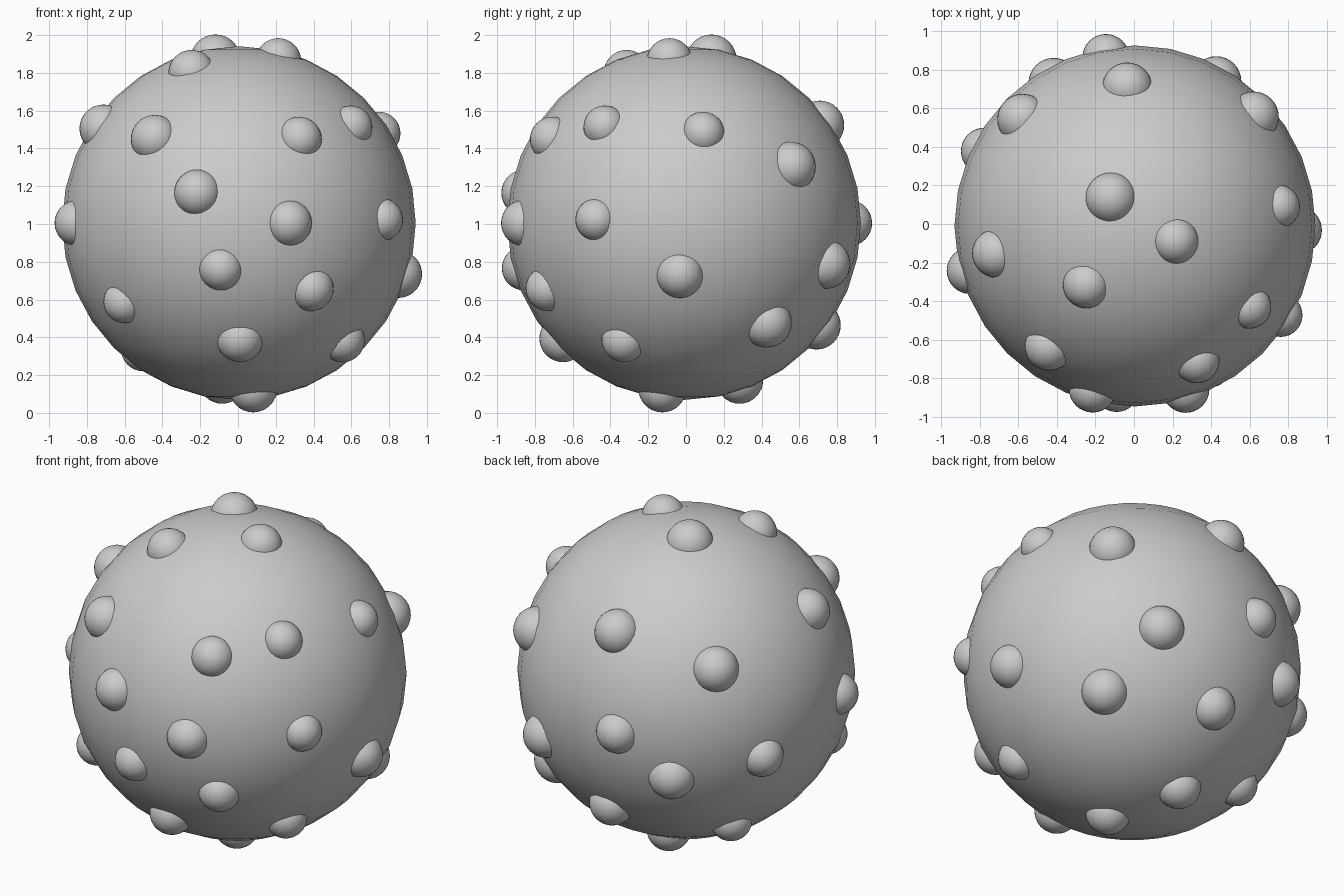
import bpy
from mathutils import Vector

CENTRE = Vector((0.005, -0.01, 1.005))
BODY_RADIUS = 0.936
BUMP_DISTANCE = 0.886


def ball(name, location, radius):
    bpy.ops.mesh.primitive_uv_sphere_add(segments=32, ring_count=16,
                                         radius=radius, location=location)
    obj = bpy.context.object
    obj.name = name
    bpy.ops.object.shade_smooth()
    return obj


# Large round body
ball("body", CENTRE, BODY_RADIUS)

# Scattered bumps: direction from the body centre, and radius
BUMPS = [
    # front
    (-.247, -.952, .18, .124), (.297, -.955, 0, .123), (-.107, -.957, -.27, .117),
    (-.50, -.70, .50, .127), (.36, -.785, .50, .119), (.43, -.81, -.39, .119),
    (.006, -.724, -.69, .125), (-.68, -.56, -.47, .114), (.62, -.36, -.70, .118),
    # right
    (.85, -.52, .02, .113), (.665, -.47, .57, .114), (.952, -.025, -.305, .126),
    (.835, .113, .535, .114), (.634, .494, -.595, .132), (.69, .635, .335, .132),
    # top
    (-.14, .163, .976, .133), (.235, -.087, .968, .121), (-.282, -.342, .893, .123),
    (-.045, .81, .585, .130), (-.81, -.16, .565, .127),
    # left
    (-.96, -.26, 0, .121), (-.88, .437, -.18, .122), (-.657, .624, .423, .132),
    # back
    (.475, .845, -.245, .131), (-.475, .835, -.28, .132), (-.17, .985, 0, .122),
    (.01, .79, -.61, .128),
    # bottom
    (-.57, .33, -.75, .119), (-.10, .33, -.935, .125), (.085, -.13, -.985, .127),
]
for i, (x, y, z, r) in enumerate(BUMPS, 1):
    direction = Vector((x, y, z)).normalized()
    ball(f"bump_{i:02d}", CENTRE + direction * BUMP_DISTANCE, r)
